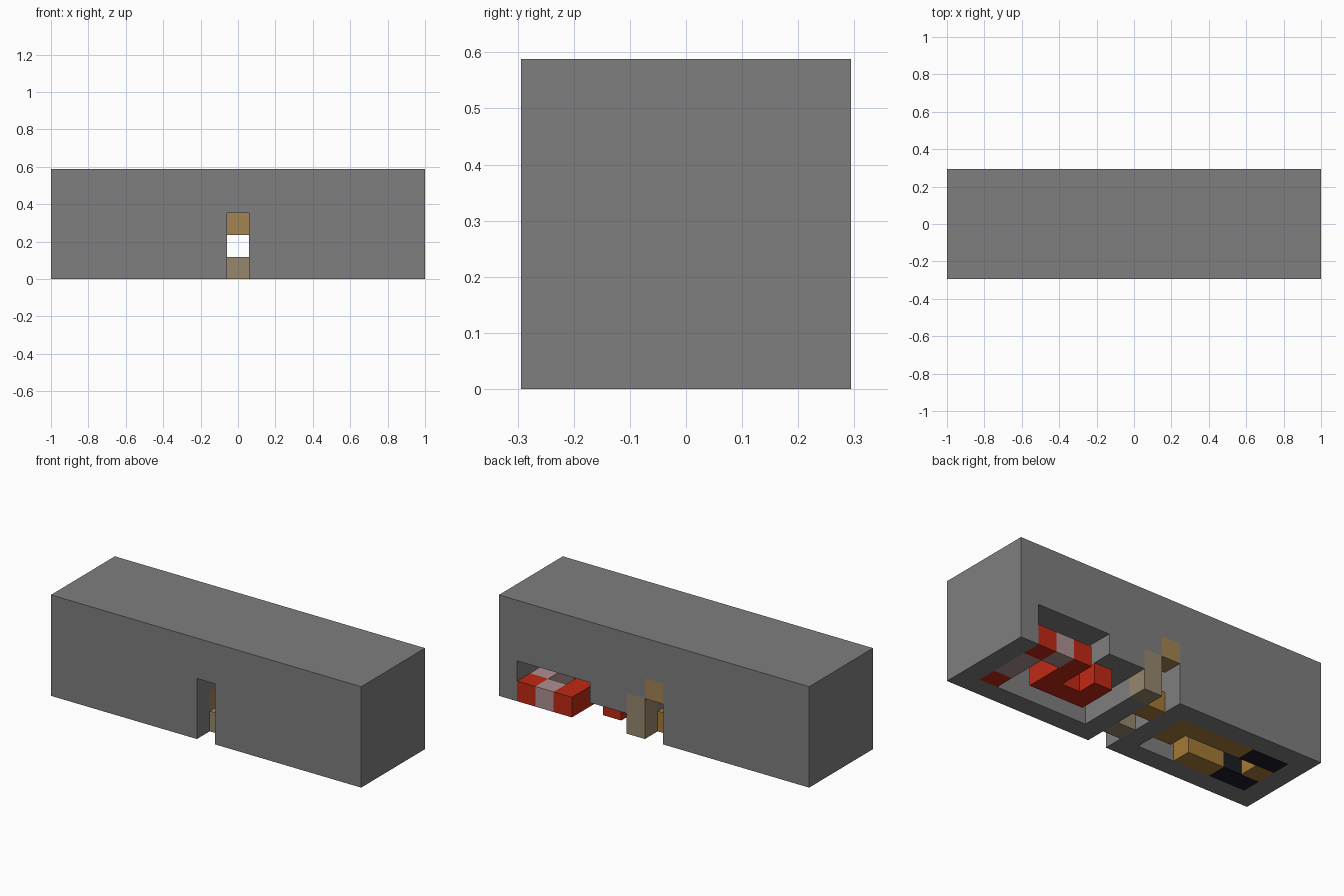
import bpy
import bmesh
from mathutils import Vector
from itertools import product

old = bpy.data.objects.get("Cube")
if old:
    bpy.data.objects.remove(old, do_unlink=True)

NX, NY, NZ = 17, 5, 5          # block grid: a from +x, b from the back, k from the floor
S = 2 / NX


def material(name, r, g, b):
    m = bpy.data.materials.new(name)
    m.use_nodes = True
    m.diffuse_color = (r, g, b, 1)
    m.node_tree.nodes["Principled BSDF"].inputs["Base Color"].default_value = (r, g, b, 1)
    return m


stone = material("stone_grey", 0.21, 0.21, 0.21)
red = material("red", 0.53, 0.022, 0.007)
pink = material("dusty_pink", 0.42, 0.28, 0.28)
gold = material("golden_brown", 0.376, 0.195, 0.038)
ochre = material("ochre", 0.367, 0.231, 0.084)
tan = material("tan", 0.305, 0.242, 0.15)
navy = material("dark_navy", 0.012, 0.012, 0.02)


def block(a0, a1, b0, b1, k0, k1):
    """Set of grid cells in a box, upper ends excluded."""
    return set(product(range(a0, a1), range(b0, b1), range(k0, k1)))


def build(name, cells, mat):
    """Join cells into one object, keeping only the outer faces."""
    bm = bmesh.new()
    for cell in sorted(cells):
        for axis, step in product(range(3), (-1, 1)):
            near = list(cell)
            near[axis] += step
            if tuple(near) in cells:
                continue
            corners = []
            for u, v in ((0, 0), (1, 0), (1, 1), (0, 1)):
                p = list(cell)
                p[axis] += (step + 1) // 2
                p[(axis + 1) % 3] += u
                p[(axis + 2) % 3] += v
                corners.append(bm.verts.new(Vector((1 - p[0] * S, (NY / 2 - p[1]) * S, p[2] * S))))
            bm.faces.new(corners)
    bmesh.ops.remove_doubles(bm, verts=bm.verts, dist=S / 100)
    bmesh.ops.recalc_face_normals(bm, faces=bm.faces)
    mesh = bpy.data.meshes.new(name)
    bm.to_mesh(mesh)
    bm.free()
    mesh.materials.append(mat)
    obj = bpy.data.objects.new(name, mesh)
    bpy.context.collection.objects.link(obj)


# Stone shell with its rooms and passage carved away
rooms = block(1, 5, 0, 4, 0, 2)            # tall half of the left room
rooms |= block(5, 7, 0, 4, 0, 1)           # low half of the left room
rooms |= block(7, 8, 0, 1, 0, 2)           # post slot
rooms |= block(8, 9, 0, 5, 0, 3)           # passage
rooms |= block(9, 10, 3, 4, 1, 2)          # window into the right room
rooms |= block(10, 16, 1, 4, 0, 2)         # right room
build("stone_shell", block(0, NX, 0, NY, 0, NZ) - rooms, stone)

# Red and pink chain of blocks in the left room
build("red_corner_back", block(1, 2, 0, 1, 0, 1), red)
build("red_corner_front", block(1, 2, 3, 4, 0, 1), red)
build("pink_side_link", block(1, 2, 1, 3, 0, 1), pink)
build("pink_back_link", block(2, 3, 0, 1, 0, 1), pink)
build("red_chain", block(3, 4, 0, 3, 0, 1) | block(4, 6, 2, 3, 0, 1)
      | block(5, 6, 1, 2, 0, 1), red)

# Blocks around the passage
build("tan_post", block(7, 8, 0, 1, 0, 2), tan)
build("tan_step", block(8, 9, 3, 4, 0, 1), tan)
build("gold_step", block(8, 9, 1, 2, 0, 1), gold)
build("ochre_lintel", block(8, 9, 0, 1, 2, 3), ochre)
build("window_block", block(9, 10, 3, 4, 1, 2), ochre)

# Golden chain with dark tips in the right room
build("gold_chain", block(10, 11, 1, 3, 0, 1) | block(11, 14, 1, 2, 0, 1), gold)
build("gold_arm", block(12, 14, 3, 4, 0, 1), gold)
build("gold_bridge", block(15, 16, 2, 3, 0, 1), gold)
for side, b in (("back", 1), ("front", 3)):
    build("dark_tip_" + side, block(14, 16, b, b + 1, 0, 1), navy)
